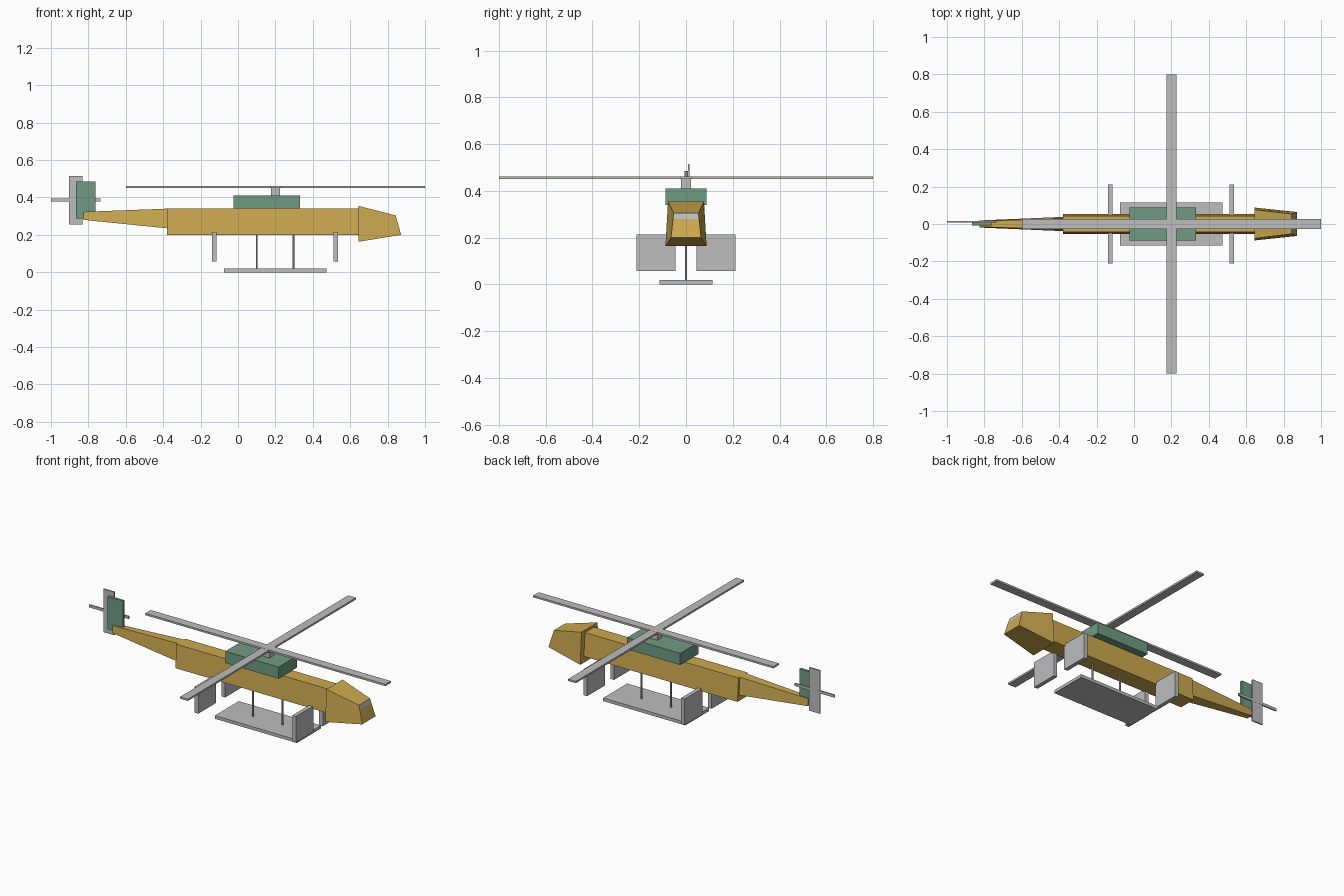
import bpy, bmesh, math

if "Cube" in bpy.data.objects:
    bpy.data.objects.remove(bpy.data.objects["Cube"])


def material(name, rgb):
    m = bpy.data.materials.new(name)
    m.diffuse_color = (*rgb, 1)
    m.use_nodes = True
    m.node_tree.nodes["Principled BSDF"].inputs["Base Color"].default_value = m.diffuse_color
    return m


YELLOW = material("ochre yellow", (0.61, 0.40, 0.08))
GREEN = material("muted green", (0.16, 0.33, 0.23))
GREY = material("light grey", (0.51, 0.51, 0.52))


def mesh_object(name, verts, faces, mat):
    me = bpy.data.meshes.new(name)
    me.from_pydata(verts, [], faces)
    bm = bmesh.new()
    bm.from_mesh(me)
    bmesh.ops.recalc_face_normals(bm, faces=bm.faces)
    bm.to_mesh(me)
    bm.free()
    me.materials.append(mat)
    ob = bpy.data.objects.new(name, me)
    bpy.context.collection.objects.link(ob)
    return ob


def loft(name, a, b, mat):
    """Join two trapezoid sections: (x bottom, z bottom, half width, x top, z top, half width)."""
    verts = []
    for xb, zb, wb, xt, zt, wt in (a, b):
        verts += [(xb, -wb, zb), (xb, wb, zb), (xt, wt, zt), (xt, -wt, zt)]
    faces = [(0, 1, 2, 3), (4, 5, 6, 7)]
    faces += [(i, (i + 1) % 4, (i + 1) % 4 + 4, i + 4) for i in range(4)]
    return mesh_object(name, verts, faces, mat)


def box(name, x0, x1, y0, y1, z0, z1, mat):
    verts = [(x, y, z) for x in (x0, x1) for y in (y0, y1) for z in (z0, z1)]
    faces = [(0, 1, 3, 2), (4, 5, 7, 6), (0, 1, 5, 4),
             (2, 3, 7, 6), (0, 2, 6, 4), (1, 3, 7, 5)]
    return mesh_object(name, verts, faces, mat)


# Fuselage and tapering tail boom
loft("fuselage", (-0.38, 0.20, 0.053, -0.38, 0.34, 0.043),
     (0.645, 0.20, 0.053, 0.645, 0.34, 0.043), YELLOW)
loft("tail_boom", (-0.825, 0.28, 0.019, -0.825, 0.323, 0.015),
     (-0.38, 0.235, 0.038, -0.38, 0.34, 0.030), YELLOW)

# Nose, with the upper strip of its front face split off as a window
nose = loft("nose", (0.643, 0.163, 0.088, 0.643, 0.355, 0.077),
            (0.872, 0.20, 0.064, 0.843, 0.304, 0.053), YELLOW)
nose.data.materials.append(GREY)
bm = bmesh.new()
bm.from_mesh(nose.data)
front = [f for f in bm.faces if f.calc_center_median().x > 0.84]
bmesh.ops.bisect_plane(bm, geom=front + list(front[0].edges) + list(front[0].verts),
                       plane_co=(0, 0, 0.279), plane_no=(0, 0, 1))
for f in bm.faces:
    c = f.calc_center_median()
    f.material_index = int(c.x > 0.83 and c.z > 0.279)
bm.to_mesh(nose.data)
bm.free()

# Engine housing, mast and crossed main rotor
box("engine_housing", -0.023, 0.332, -0.088, 0.088, 0.34, 0.41, GREEN)
box("rotor_mast", 0.176, 0.224, -0.021, 0.021, 0.41, 0.452, GREY)
box("main_rotor_long", -0.6, 1.0, -0.026, 0.026, 0.45, 0.461, GREY)
box("main_rotor_cross", 0.174, 0.226, -0.8, 0.8, 0.4495, 0.4605, GREY)

# Tail fin and tail rotor
box("tail_fin", -0.865, -0.762, -0.007, 0.008, 0.288, 0.484, GREEN)
box("tail_rotor_upright", -0.903, -0.832, 0.008, 0.016, 0.254, 0.514, GREY)
box("tail_rotor_level", -1.0, -0.735, 0.0085, 0.0165, 0.377, 0.393, GREY)

# Upright side plates, in mirrored pairs
for end, x in (("rear", -0.128), ("front", 0.522)):
    for side, s in (("right", -1), ("left", 1)):
        y0, y1 = sorted((s * 0.044, s * 0.212))
        box(f"{end}_{side}_plate", x - 0.012, x + 0.012, y0, y1, 0.057, 0.214, GREY)

# Landing board on two thin poles
box("landing_board", -0.075, 0.472, -0.114, 0.114, 0.0, 0.019, GREY)
for name, x in (("rear_pole", 0.1), ("front_pole", 0.296)):
    bpy.ops.mesh.primitive_cylinder_add(vertices=8, radius=0.005, depth=0.19,
                                        location=(x, 0, 0.11))
    pole = bpy.context.object
    pole.name = name
    pole.data.materials.append(GREY)
